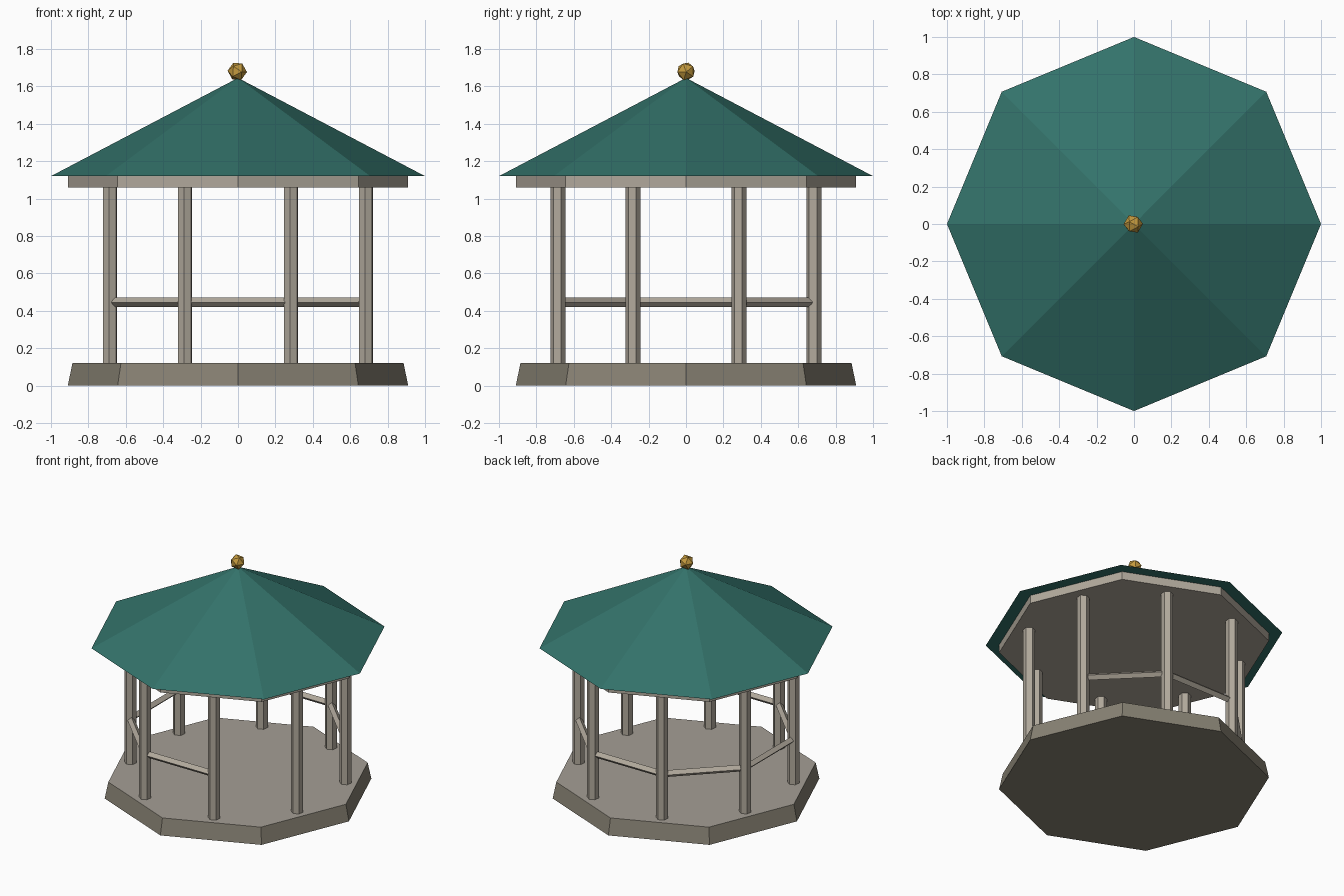
import bpy
from math import radians, cos, sin, pi
from mathutils import Vector

cube = bpy.data.objects.get("Cube")
if cube:
    bpy.data.objects.remove(cube, do_unlink=True)


def material(name, rgb):
    # 8-bit sRGB to linear
    lin = [((c / 255 + 0.055) / 1.055) ** 2.4 for c in rgb] + [1.0]
    m = bpy.data.materials.new(name)
    m.use_nodes = True
    m.diffuse_color = lin
    bsdf = m.node_tree.nodes["Principled BSDF"]
    bsdf.inputs["Base Color"].default_value = lin
    bsdf.inputs["Roughness"].default_value = 0.8
    return m


stone = material("stone", (136, 130, 116))
floor = material("floor_boards", (165, 159, 149))
timber = material("timber", (177, 169, 156))
green = material("roof_green", (51, 114, 106))
gold = material("gold", (196, 154, 62))


def prism(name, sides, r1, r2, z1, z2, mat, xy=(0, 0), turn=0.0):
    """Vertical tapered prism with its first corner on +x, then turned."""
    bpy.ops.mesh.primitive_cone_add(
        vertices=sides, radius1=r1, radius2=r2, depth=z2 - z1,
        location=(xy[0], xy[1], (z1 + z2) / 2),
        rotation=(0, 0, radians(90) + turn))
    ob = bpy.context.object
    ob.name = name
    ob.data.materials.append(mat)
    return ob


# Tapered stone base with a lighter floor
base = prism("base", 8, 0.91, 0.885, 0, 0.12, stone)
base.data.materials.append(floor)
for f in base.data.polygons:
    f.material_index = 1 if f.normal.z > 0.5 else 0

# Eaves beam and roof
prism("eaves_beam", 8, 0.91, 0.91, 1.06, 1.12, timber)
prism("roof", 8, 1.0, 0, 1.12, 1.645, green)

# Posts midway between the roof corners
POST_RING = 0.74
STEP = pi / 4
for i in range(8):
    a = STEP * (i + 0.5)
    prism(f"post_{i + 1}", 6, 0.041, 0.041, 0.12, 1.06, timber,
          (POST_RING * cos(a), POST_RING * sin(a)), radians(-97.5))

# Diamond-section handrails, leaving two bays open as the entrance
rail_ring = POST_RING * cos(STEP / 2)
for i in range(1, 7):
    a = STEP * i
    rail = prism(f"handrail_{i}", 4, 0.025, 0.025, -0.25, 0.25, timber)
    rail.rotation_euler = Vector((-sin(a), cos(a), 0)).to_track_quat("Z", "Y").to_euler()
    rail.location = (rail_ring * cos(a), rail_ring * sin(a), 0.445)

# Faceted finial
bpy.ops.mesh.primitive_ico_sphere_add(
    subdivisions=1, radius=0.052, location=(-0.004, 0, 1.68), rotation=(0.4, 0.5, 0.2))
finial = bpy.context.object
finial.name = "finial"
finial.data.materials.append(gold)
